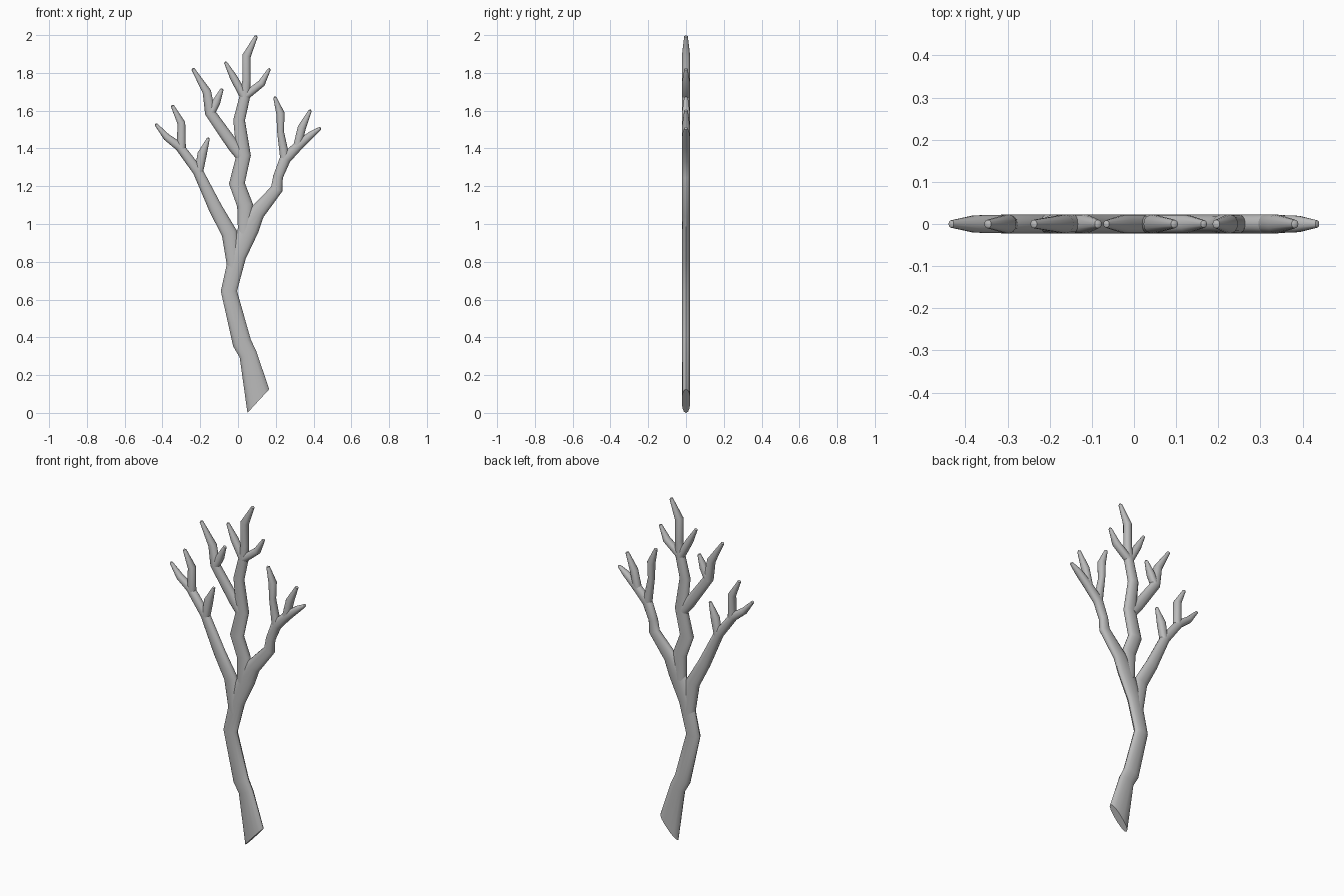
import bpy, bmesh, math
from mathutils import Vector

if "Cube" in bpy.data.objects:
    bpy.data.objects.remove(bpy.data.objects["Cube"])

SIDES = 14      # sides of each branch section
DEPTH = 0.0225  # half thickness of the flat tree

bark = bpy.data.materials.new("grey bark")
bark.diffuse_color = (0.5, 0.5, 0.5, 1)
bark.use_nodes = True
bark.node_tree.nodes["Principled BSDF"].inputs["Base Color"].default_value = bark.diffuse_color


def limb(name, path, start_across=None, open_tip=False):
    """Flattened tube along (x, z, half width) points with a rounded tip."""
    pts = [Vector((p[0], 0, p[1])) for p in path]
    n = len(pts)
    bm = bmesh.new()
    rings = []
    for i, p in enumerate(pts):
        w = path[i][2]
        t = Vector()
        if i > 0:
            t += (p - pts[i - 1]).normalized()
        if i < n - 1:
            t += (pts[i + 1] - p).normalized()
        t.normalize()
        across = Vector((t.z, 0, -t.x))
        if i == 0 and start_across:
            across = Vector(start_across).normalized()
        d = min(DEPTH, w * 1.1)
        ring = []
        for k in range(SIDES):
            a = 2 * math.pi * k / SIDES
            c, s = math.cos(a), math.sin(a)
            c = math.copysign(abs(c) ** 0.9, c)
            s = math.copysign(abs(s) ** 0.9, s)
            ring.append(bm.verts.new(p + across * (w * c) + Vector((0, d * s, 0))))
        rings.append(ring)
    for r0, r1 in zip(rings, rings[1:]):
        for k in range(SIDES):
            j = (k + 1) % SIDES
            bm.faces.new((r0[k], r0[j], r1[j], r1[k]))
    bm.faces.new(rings[0][::-1])
    if open_tip:
        bm.faces.new(rings[-1])
    else:
        end = (pts[-1] - pts[-2]).normalized()
        tip = bm.verts.new(pts[-1] + end * path[-1][2] * 0.7)
        for k in range(SIDES):
            bm.faces.new((rings[-1][k], rings[-1][(k + 1) % SIDES], tip))
    bmesh.ops.recalc_face_normals(bm, faces=bm.faces[:])
    me = bpy.data.meshes.new(name)
    bm.to_mesh(me)
    bm.free()
    me.materials.append(bark)
    ob = bpy.data.objects.new(name, me)
    bpy.context.collection.objects.link(ob)
    bpy.ops.object.select_all(action='DESELECT')
    ob.select_set(True)
    bpy.context.view_layer.objects.active = ob
    bpy.ops.object.shade_smooth_by_angle(angle=math.radians(40))


# Trunk with slanted cut base, running on into the right limb
limb("trunk_and_right_limb", [
    (.1075, .0625, .085), (.053, .31, .047), (.021, .37, .05), (-.048, .645, .043),
    (-.003, .83, .046), (.058, .98, .055), (.10, 1.06, .042), (.205, 1.185, .032),
    (.212, 1.25, .026), (.25, 1.345, .03), (.325, 1.42, .025), (.39, 1.475, .018),
    (.435, 1.507, .008)], start_across=(.115, 0, .125))
limb("right_outer_twig", [(.315, 1.415, .022), (.338, 1.51, .022), (.382, 1.60, .009)])
limb("right_inner_twig", [(.25, 1.34, .026), (.225, 1.49, .018), (.225, 1.585, .022),
                          (.195, 1.67, .009)])

# Left limb and its twigs
limb("left_limb", [
    (-.02, .76, .035), (-.045, .95, .042), (-.12, 1.085, .036), (-.213, 1.28, .027),
    (-.31, 1.41, .024), (-.378, 1.46, .019), (-.434, 1.527, .008)])
limb("left_outer_twig", [(-.30, 1.40, .024), (-.30, 1.535, .021), (-.347, 1.625, .009)])
limb("left_inner_twig", [(-.208, 1.27, .022), (-.19, 1.37, .025), (-.157, 1.453, .008)])

# Middle limb and its twigs
limb("middle_limb", [
    (.035, .95, .035), (.037, 1.10, .042), (-.006, 1.215, .042), (.03, 1.365, .038),
    (.006, 1.55, .031), (.035, 1.67, .028), (.045, 1.76, .022), (.045, 1.89, .023),
    (.096, 1.993, .009)])
limb("middle_right_twig", [(.03, 1.67, .022), (.125, 1.745, .02), (.166, 1.82, .008)])
limb("middle_left_twig", [(.035, 1.67, .022), (-.023, 1.775, .02), (-.066, 1.855, .008)])
limb("upper_left_branch", [
    (.015, 1.36, .028), (-.025, 1.415, .032), (-.148, 1.59, .028), (-.165, 1.70, .023),
    (-.238, 1.82, .009)])
limb("upper_left_twig", [(-.148, 1.575, .02), (-.115, 1.645, .022), (-.085, 1.713, .009)])
